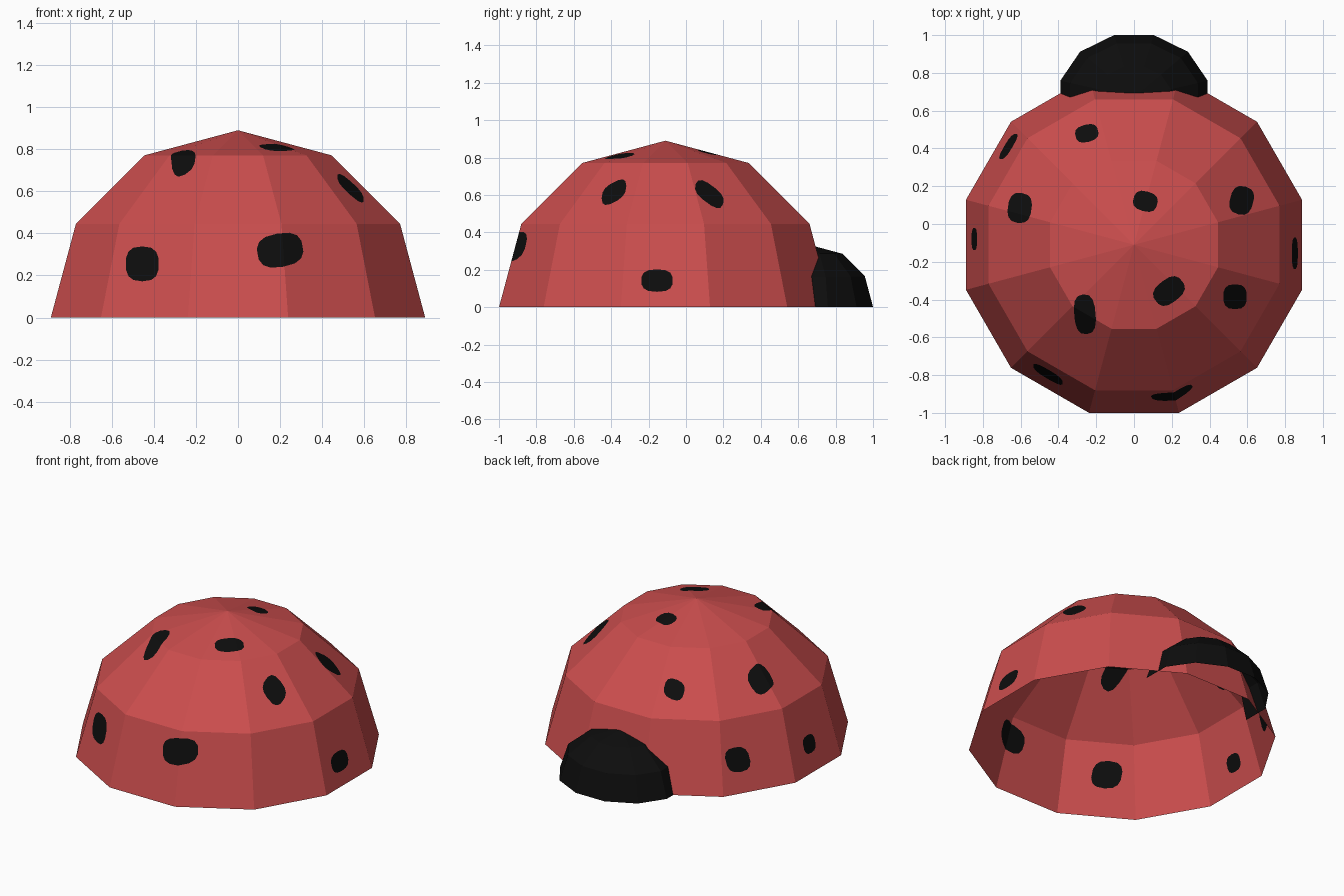
import bpy, bmesh, math
from mathutils import Matrix, Vector

if "Cube" in bpy.data.objects:
    bpy.data.objects.remove(bpy.data.objects["Cube"])


def material(name, rgb):
    m = bpy.data.materials.new(name)
    m.diffuse_color = (*rgb, 1.0)
    m.use_nodes = True
    m.node_tree.nodes["Principled BSDF"].inputs["Base Color"].default_value = m.diffuse_color
    return m


RED = material("shell red", (0.6, 0.075, 0.075))
BLACK = material("matte black", (0.004, 0.004, 0.004))


def half_sphere(scale, loc, front_cut=False):
    """Open low-poly hemisphere with flat sides facing the axes."""
    bm = bmesh.new()
    bmesh.ops.create_uvsphere(bm, u_segments=12, v_segments=6, radius=1.0,
                              matrix=Matrix.Rotation(math.radians(15), 4, 'Z'))
    bmesh.ops.delete(bm, geom=[v for v in bm.verts if v.co.z < -1e-3], context='VERTS')
    if front_cut:
        bmesh.ops.delete(bm, geom=[f for f in bm.faces
                                   if f.calc_center_median().y < -0.01], context='FACES')
    bmesh.ops.scale(bm, vec=scale, verts=bm.verts)
    bmesh.ops.translate(bm, vec=loc, verts=bm.verts)
    bm.normal_update()
    return bm


def finish(bm, name, mats):
    me = bpy.data.meshes.new(name)
    bm.to_mesh(me)
    bm.free()
    for m in mats:
        me.materials.append(m)
    ob = bpy.data.objects.new(name, me)
    bpy.context.collection.objects.link(ob)
    return ob


# view direction, horizontal and vertical axis for projecting a spot
VIEWS = {
    "top": (Vector((0, 0, 1)), Vector((1, 0, 0)), Vector((0, 1, 0))),
    "front": (Vector((0, -1, 0)), Vector((1, 0, 0)), Vector((0, 0, 1))),
    "right": (Vector((1, 0, 0)), Vector((0, 1, 0)), Vector((0, 0, 1))),
    "left": (Vector((-1, 0, 0)), Vector((0, 1, 0)), Vector((0, 0, 1))),
}


def cut_spot(bm, view, cx, cy, rx, ry, tilt, n=14):
    """Cut a rounded-box outline through the shell and colour it black."""
    d, u, v = VIEWS[view]
    t = math.radians(tilt)
    pts = []
    for i in range(n):
        a = 2 * math.pi * (i + 0.5) / n
        c, s = math.cos(a), math.sin(a)
        x = rx * math.copysign(abs(c) ** 0.75, c)
        y = ry * math.copysign(abs(s) ** 0.75, s)
        pts.append((cx + x * math.cos(t) - y * math.sin(t),
                    cy + x * math.sin(t) + y * math.cos(t)))
    planes = []
    for (x0, y0), (x1, y1) in zip(pts, pts[1:] + pts[:1]):
        planes.append((u * x0 + v * y0, (u * (y1 - y0) - v * (x1 - x0)).normalized()))

    def touched():
        return [f for f in bm.faces if f.normal.dot(d) > 0.05 and not any(
            all((w.co - co).dot(no) > -1e-5 for w in f.verts) for co, no in planes)]

    for co, no in planes:
        faces = touched()
        geom = set(faces)
        for f in faces:
            geom.update(f.verts)
            geom.update(f.edges)
        bmesh.ops.bisect_plane(bm, geom=list(geom), dist=1e-6, plane_co=co, plane_no=no)
        bm.normal_update()
    for f in touched():
        c = f.calc_center_median()
        if all((c - co).dot(no) < 0 for co, no in planes):
            f.material_index = 1


# Spotted shell: view, centre, half sizes, tilt
SPOTS = [
    ("top", -0.25, 0.48, 0.062, 0.046, 15),
    ("top", 0.06, 0.12, 0.065, 0.053, -15),
    ("top", -0.605, 0.085, 0.063, 0.08, -8),
    ("top", 0.57, 0.125, 0.062, 0.076, -15),
    ("top", 0.185, -0.355, 0.088, 0.062, 38),
    ("top", 0.535, -0.385, 0.063, 0.066, 0),
    ("top", -0.26, -0.478, 0.057, 0.106, 5),
    ("front", -0.455, 0.255, 0.079, 0.083, 0),
    ("front", 0.2, 0.32, 0.11, 0.08, 10),
    ("right", -0.155, 0.142, 0.085, 0.06, 0),
    ("left", -0.08, 0.165, 0.06, 0.055, 0),
    ("left", 0.41, 0.2, 0.068, 0.075, 0),
]
shell = half_sphere((0.921, 0.921, 0.89), (0, -0.11, 0))
for spot in SPOTS:
    cut_spot(shell, *spot)
finish(shell, "spotted_shell", [RED, BLACK])

# Head at the back, open where it meets the shell
finish(half_sphere((0.404, 0.342, 0.33), (0, 0.67, 0), True), "head", [BLACK])
